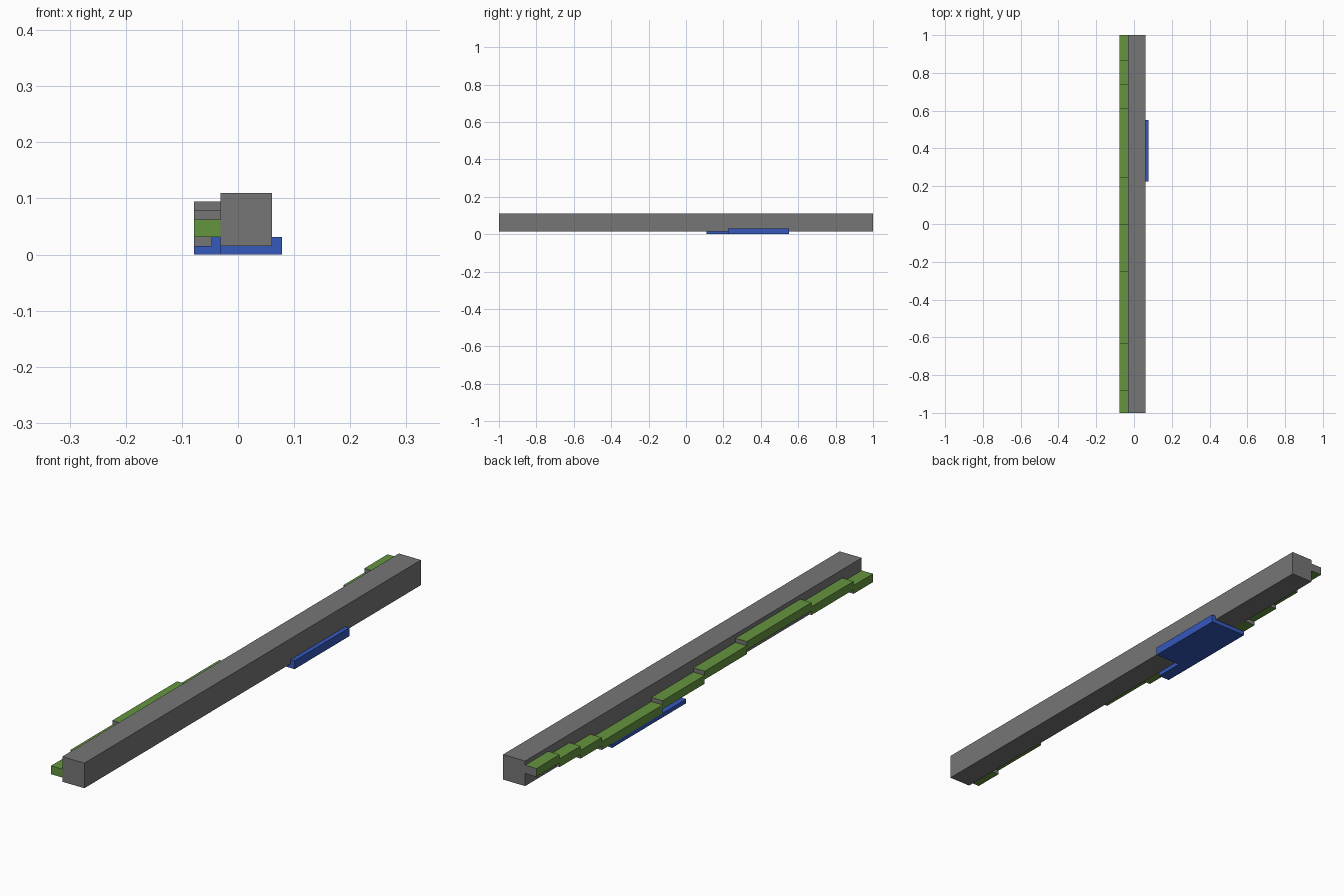
import bpy
import bmesh

cube = bpy.data.objects.get("Cube")
if cube:
    bpy.data.objects.remove(cube, do_unlink=True)


def make_material(name, rgb):
    mat = bpy.data.materials.new(name)
    color = (*rgb, 1.0)
    mat.diffuse_color = color
    mat.use_nodes = True
    mat.node_tree.nodes["Principled BSDF"].inputs["Base Color"].default_value = color
    return mat


grey = make_material("grey", (0.18, 0.18, 0.18))
green = make_material("green", (0.13, 0.30, 0.05))
blue = make_material("blue", (0.035, 0.10, 0.50))


def extruded(name, profile, axis, start, end, mats):
    """Extrude a flat profile of coordinate pairs along x or y."""
    bm = bmesh.new()

    def place(p, d):
        return (d, p[0], p[1]) if axis == "x" else (p[0], d, p[1])

    rings = [[bm.verts.new(place(p, d)) for p in profile] for d in (start, end)]
    bm.faces.new(rings[0])
    bm.faces.new(rings[1])
    for i in range(len(profile)):
        j = (i + 1) % len(profile)
        bm.faces.new((rings[0][i], rings[0][j], rings[1][j], rings[1][i]))
    bmesh.ops.recalc_face_normals(bm, faces=bm.faces)
    mesh = bpy.data.meshes.new(name)
    bm.to_mesh(mesh)
    bm.free()
    obj = bpy.data.objects.new(name, mesh)
    bpy.context.collection.objects.link(obj)
    for mat in mats:
        mesh.materials.append(mat)
    return obj


def rect(a0, a1, b0, b1):
    return [(a0, b0), (a1, b0), (a1, b1), (a0, b1)]


OUTER, INNER, RIGHT = -0.078, -0.031, 0.061
STEP = 0.0157

# Long square beam
extruded("beam", rect(INNER, RIGHT, STEP, 0.11), "y", -1, 1, [grey])

# Stepped side rail: one profile following the step levels
bounds = [-1, -0.885, -0.635, -0.25, 0, 0.25, 0.612, 0.737, 0.862, 1]
levels = [2, 3, 4, 3, 2, 1, 2, 3, 4]
bottom = []
for y0, y1, level in zip(bounds, bounds[1:], levels):
    bottom += [(y0, level * STEP), (y1, level * STEP)]
top = [(y, z + 2 * STEP) for y, z in reversed(bottom)]
rail = extruded("stepped_rail", bottom + top, "x", OUTER, INNER, [green, grey])

# Risers and rear end are grey, the front end stays green
for face in rail.data.polygons:
    if abs(face.normal.y) > 0.5 and face.center.y > -0.99:
        face.material_index = 1

# Blue clip under the beam, with a lip on its left side
clip = [(OUTER, 0), (-OUTER, 0), (-OUTER, 2 * STEP), (RIGHT, 2 * STEP),
        (RIGHT, STEP), (OUTER, STEP)]
extruded("clip_plate", clip, "y", 0.225, 0.55, [blue])

# Narrow tongue in front of the clip, with a lip against the beam
tongue = [(OUTER, 0), (INNER, 0), (INNER, 2 * STEP), (-0.047, 2 * STEP),
          (-0.047, STEP), (OUTER, STEP)]
extruded("clip_tongue", tongue, "y", 0.11, 0.225, [blue])
